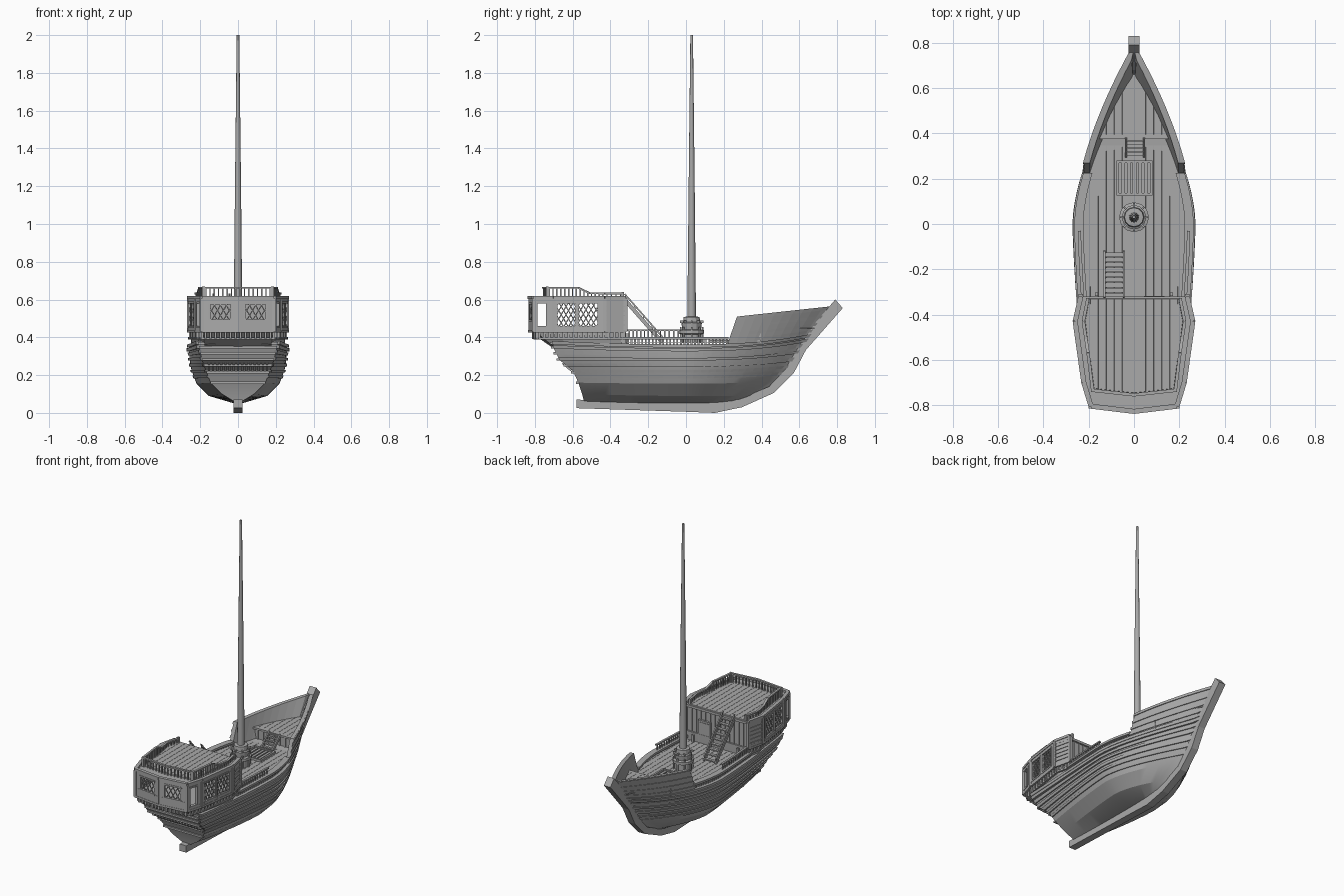
import bpy, bmesh, math
from mathutils import Vector as V

if "Cube" in bpy.data.objects:
    bpy.data.objects.remove(bpy.data.objects["Cube"])

wood = bpy.data.materials.new("grey_wood")
wood.diffuse_color = (0.4, 0.4, 0.4, 1)
wood.use_nodes = True
wood.node_tree.nodes["Principled BSDF"].inputs["Base Color"].default_value = wood.diffuse_color

def finish(bm, name, mirror=False, smooth=None, recalc=True):
    if recalc:
        bmesh.ops.recalc_face_normals(bm, faces=bm.faces)
    me = bpy.data.meshes.new(name)
    bm.to_mesh(me)
    bm.free()
    ob = bpy.data.objects.new(name, me)
    bpy.context.collection.objects.link(ob)
    me.materials.append(wood)
    if smooth:
        bpy.ops.object.select_all(action='DESELECT')
        ob.select_set(True)
        bpy.context.view_layer.objects.active = ob
        bpy.ops.object.shade_smooth_by_angle(angle=math.radians(smooth))
    if mirror:
        ob.modifiers.new("Mirror", 'MIRROR')
    return ob

def loft(bm, rings, caps=True):
    vs = [[bm.verts.new(p) for p in r] for r in rings]
    n = len(rings[0])
    for a, b in zip(vs, vs[1:]):
        for i in range(n):
            bm.faces.new((a[i], a[(i + 1) % n], b[(i + 1) % n], b[i]))
    if caps:
        bm.faces.new(vs[0])
        bm.faces.new(vs[-1])
    return vs

def beam(bm, a, b, w, h):
    a, b = V(a), V(b)
    d = (b - a).normalized()
    s = V((1, 0, 0)) if abs(d.z) > 0.99 else d.cross(V((0, 0, 1))).normalized()
    u = s.cross(d)
    loft(bm, [[p + s * i * w / 2 + u * j * h / 2 for i, j in ((-1, -1), (1, -1), (1, 1), (-1, 1))] for p in (a, b)])

def along(pts, step):
    # evenly spaced points on each segment of a path
    for a, b in zip(pts, pts[1:]):
        a, b = V(a), V(b)
        n = max(1, round((b - a).length / step))
        for i in range(n):
            yield a.lerp(b, (i + 0.5) / n)

def railing(bm, pts, base, step=0.022, w=0.014):
    for a, b in zip(pts, pts[1:]):
        beam(bm, a, b, w, 0.009)
    for p in along(pts, step):
        beam(bm, (p.x, p.y, base), p, 0.007, 0.007)

def both(half):
    return half + [(-x, y) for x, y in reversed(half) if x > 0]

def plank_deck(name, half, z, width=0.035):
    bm = bmesh.new()
    f = bm.faces.new([bm.verts.new((x, y, z)) for x, y in both(half)])
    f.normal_update()
    if f.normal.z < 0:
        f.normal_flip()
    for k in range(-8, 9):
        bmesh.ops.bisect_plane(bm, geom=bm.verts[:] + bm.edges[:] + bm.faces[:],
                               plane_co=((k + 0.5) * width, 0, 0), plane_no=(1, 0, 0))
    bmesh.ops.inset_individual(bm, faces=bm.faces[:], thickness=0.0012, depth=0.002)
    finish(bm, name, recalc=False)

# hull levels: half breadth, mid z, stern (x, y, z), bow (y, z)
LEVELS = [(.02, .05, .02, -.54, .06, .28, .05), (.155, .09, .085, -.55, .10, .37, .09),
          (.22, .155, .145, -.57, .16, .49, .17), (.246, .225, .17, -.60, .225, .56, .25),
          (.256, .28, .19, -.67, .28, .605, .32), (.26, .325, .205, -.70, .34, .64, .375),
          (.26, .362, .215, -.71, .38, .675, .42)]

def hull_pt(v, t, out=0.0):
    i = min(int(v), 5)
    B, zm, xs, ys, zs, yb, zb = (a + (b - a) * (v - i) for a, b in zip(LEVELS[i], LEVELS[i + 1]))
    u = abs(t)
    if t < 0:
        return V((B + (xs - B) * u ** 1.4 + out, ys * u, zm + (zs - zm) * u ** 2))
    return V((max(B * (1 - u ** 1.7), .01) + out, yb * u, zm + (zb - zm) * u ** 2.5))

TS = [i / 14 for i in range(-14, 15)]
bm = bmesh.new()
rings = []
for t in TS:
    side = [hull_pt(v, t) for v in range(7)]
    rings.append(side + [V((-p.x, p.y, p.z)) for p in reversed(side)])
vs = loft(bm, rings, caps=False)
for r in (vs[0], vs[-1]):
    for i in range(6):
        bm.faces.new((r[i], r[i + 1], r[12 - i], r[13 - i]))
finish(bm, "hull", smooth=20)

# wales and overlapping strakes along the sides
bm = bmesh.new()
for v, h, o in ((2.5, .10, .006), (2.95, .10, .007), (3.5, .16, .008), (4.1, .15, .009),
                (4.7, .18, .007), (5.25, .22, .012), (5.8, .22, .010)):
    loft(bm, [[hull_pt(v - h, t, -.01), hull_pt(v - h, t, o), hull_pt(v + h, t, o), hull_pt(v + h, t, -.01)] for t in TS])
finish(bm, "hull_wales", mirror=True)

# keel and raked stem, one profile
profile = [(-.58, .025), (0, .006), (.153, 0), (.296, .03), (.466, .106), (.571, .212), (.635, .333),
           (.83, .555), (.79, .60), (.593, .37), (.53, .235), (.44, .14), (.29, .075), (.15, .055), (-.58, .07)]
bm = bmesh.new()
loft(bm, [[(x, y, z) for y, z in profile] for x in (-.024, .024)])
finish(bm, "keel_and_stem")

# transom trim: bands and dentil blocks
bm = bmesh.new()
for v in (2.0, 2.85, 3.5, 4.05, 4.6, 5.2, 5.7):
    p = hull_pt(v, -1)
    beam(bm, (-p.x, p.y - .003, p.z), (p.x, p.y - .003, p.z), .02, .012)
for i in range(-7, 8):
    beam(bm, (i * .022, -.605, .228), (i * .022, -.65, .268), .012, .02)
finish(bm, "transom_trim")

# bow bulwark with raked aft end
def bulwark(s, f, o=0.0):
    lo = hull_pt(6, .326 + .674 * s)
    y = .27 + .505 * s
    hi = V((max(.262 * (1 - (y / .79) ** 1.7), .008), y, .51 + .055 * s))
    p = lo.lerp(hi, f)
    p.x = max(p.x + o, 0)
    return p

SS = [i / 10 for i in range(11)]
bm = bmesh.new()
loft(bm, [[bulwark(s, 0), bulwark(s, 1), bulwark(s, 1, -.025), bulwark(s, 0, -.025)] for s in SS])
for f in (.12, .36, .62, .93):
    loft(bm, [[bulwark(s, f - .05), bulwark(s, f - .05, .006), bulwark(s, f + .05, .006), bulwark(s, f + .05)] for s in SS])
finish(bm, "bow_bulwark", mirror=True)

# decks
def sheer(y, inset):
    t = y / .675 if y > 0 else y / .71
    return max(hull_pt(6, t).x - inset, .004)

plank_deck("main_deck", [(sheer(y, .012), y) for y in (.385, .3, .2, .1, 0, -.1, -.2, -.335)], .371)
fore = [.385, .45, .52, .58, .64, .68]
half = [(max(.245 * (1 - (y / .725) ** 1.7), .005), y) for y in fore]
plank_deck("fore_deck", half, .448)
bm = bmesh.new()
beam(bm, (-.165, .39, .41), (.165, .39, .41), .012, .078)
beam(bm, (-.165, .385, .444), (.165, .385, .444), .02, .012)
for i in range(-4, 5):
    beam(bm, (i * .04, .382, .37), (i * .04, .382, .444), .008, .008)
finish(bm, "fore_deck_bulkhead")

# waist gunwale with short balusters and the taller aft rail
bm = bmesh.new()
ys = [-.335 + i * .056 for i in range(11)]
loft(bm, [[(sheer(y, -.004), y, .388), (sheer(y, -.004), y, .402), (sheer(y, .036), y, .402), (sheer(y, .036), y, .388)] for y in ys])
path = [(sheer(y, .016), y, .39) for y in ys]
for p in along(path, .02):
    beam(bm, (p.x, p.y, .36), p, .009, .009)
railing(bm, [(sheer(y, .018), y, .438) for y in (-.33, -.25, -.17, -.1, -.03)], .40)
finish(bm, "waist_gunwale", mirror=True)

# stern castle: base, walls, roof
PLAN = [(.235, -.32), (.26, -.43), (.222, -.70), (.19, -.805), (0, -.828)]
def plan_ring(z, sx=1.0, sy=1.0):
    return [(x * sx, -.33 + (y + .33) * sy, z) for x, y in both(PLAN)]

bm = bmesh.new()
loft(bm, [plan_ring(.35, .92, .77), plan_ring(.395, .96, .9), plan_ring(.43, .97, .97)])
finish(bm, "castle_base")

bm = bmesh.new()
for z, h in ((.432, .014), (.394, .01)):
    k = 1.0 if z > .4 else .965
    for a, b in zip(PLAN, PLAN[1:]):
        beam(bm, (a[0] * k, a[1] * k, z), (b[0] * k, b[1] * k, z), .018, h)
for p in along([(x * .975, y * .98, .412) for x, y in PLAN], .026):
    beam(bm, (p.x, p.y, .39), (p.x, p.y, .43), .013, .013)
finish(bm, "castle_dentils", mirror=True)

def wall(bm, p, q, windows, sill=.455, head=.585, lattice=True):
    p, q = V((*p, 0)), V((*q, 0))
    L = (q - p).length
    def at(u, z):
        return p.lerp(q, u) + V((0, 0, z))
    def slab(u0, u1, z0, z1, w):
        beam(bm, at(u0, (z0 + z1) / 2), at(u1, (z0 + z1) / 2), w, z1 - z0)
    slab(0, 1, .43, sill, .014)
    slab(0, 1, head, .605, .014)
    beam(bm, at(0, .43), at(0, .605), .02, .02)
    edges = [0] + [e for w in windows for e in w] + [1]
    for u0, u1 in zip(edges[::2], edges[1::2]):
        slab(u0, u1, sill, head, .012)
    for u0, u1 in windows:
        for u in (u0, u1):
            beam(bm, at(u, sill), at(u, head), .018, .01)
        for z in (sill, head):
            slab(u0, u1, z - .005, z + .005, .02)
        # diagonal lattice bars clipped to the window
        w, h = (u1 - u0) * L, head - sill
        step, run = w / 4, h * .6
        for k in range(-int(run / step) - 1, 4) if lattice else ():
            c = (k + .5) * step
            f0, f1 = max(0, -c / run), min(1, (w - c) / run)
            if f1 - f0 < .05:
                continue
            for flip in (0, 1):
                ends = [((c + run * f) / w, sill + h * f) for f in (f0, f1)]
                beam(bm, *[at(u0 + (u1 - u0) * (1 - e if flip else e), z) for e, z in ends], .005, .005)

bm = bmesh.new()
wall(bm, PLAN[0], PLAN[1], [])
for i in range(1, 6):    # plank battens on the forward panel
    z = .44 + i * .025
    beam(bm, (.240, -.325, z), (.264, -.425, z), .012, .004)
wall(bm, PLAN[1], PLAN[2], [(.12, .52), (.57, .95)])
wall(bm, PLAN[2], PLAN[3], [(.35, .88)], lattice=False)
wall(bm, PLAN[3], PLAN[4], [(.18, .84)], sill=.49, head=.58)
finish(bm, "castle_walls", mirror=True)

bm = bmesh.new()
beam(bm, (0, -.338, .48), (.235, -.338, .48), .012, .24)
for i in range(7):
    beam(bm, (.02 + i * .034, -.33, .365), (.02 + i * .034, -.33, .60), .008, .006)
beam(bm, (.165, -.31, .365), (.165, -.31, .42), .014, .014)
finish(bm, "castle_front_wall", mirror=True)
bm = bmesh.new()
beam(bm, (.09, -.33, .37), (.09, -.33, .51), .075, .016)
for x in (.05, .13):
    beam(bm, (x, -.328, .37), (x, -.328, .52), .01, .02)
beam(bm, (.045, -.328, .52), (.135, -.328, .52), .02, .012)
finish(bm, "castle_door")

bm = bmesh.new()
loft(bm, [plan_ring(.588, 1, 1), plan_ring(.604, 1, 1)])
finish(bm, "castle_roof")
bm = bmesh.new()
for a, b in zip(PLAN, PLAN[1:]):
    beam(bm, (*a, .61), (*b, .61), .022, .016)
railing(bm, [(.205, -.335, .632), (.224, -.43, .632), (.212, -.51, .634), (.203, -.57, .662),
             (.183, -.735, .662), (0, -.755, .662)], .60)
for x, y, z in ((.205, -.335, .64), (.183, -.735, .668)):
    beam(bm, (x, y, .60), (x, y, z), .014, .014)
finish(bm, "castle_roof_rail", mirror=True)
plank_deck("castle_roof_deck", [(.198, -.33), (.216, -.43), (.176, -.727), (0, -.747)], .605)

# stairs
def stairs(name, x0, x1, y0, z0, y1, z1, n, rail):
    bm = bmesh.new()
    for i in range(n):
        f = (i + .5) / n
        y, z = y0 + (y1 - y0) * f, z0 + (z1 - z0) * f
        beam(bm, (x0, y, z), (x1, y, z), abs(y1 - y0) / n * .9, .008)
    for x in (x0, x1):
        beam(bm, (x, y0, z0), (x, y1, z1), .008, .02)
        if rail:
            beam(bm, (x, y0, z0 + rail), (x, y1, z1 + rail), .008, .008)
            for f in (.03, .27, .5, .73, .97):
                y, z = y0 + (y1 - y0) * f, z0 + (z1 - z0) * f
                beam(bm, (x, y, z), (x, y, z + rail), .006, .006)
    finish(bm, name)

stairs("castle_stairs", -.13, -.045, -.125, .372, -.325, .60, 9, .03)
stairs("fore_stairs", -.036, .044, .30, .372, .385, .448, 5, 0)

# cargo hatch with grating
bm = bmesh.new()
for x in (-.072, .076):
    beam(bm, (x, .125, .378), (x, .28, .378), .012, .018)
for y in (.13, .275):
    beam(bm, (-.075, y, .378), (.08, y, .378), .012, .018)
for i in range(1, 6):
    beam(bm, (-.072 + i * .0247, .13, .376), (-.072 + i * .0247, .275, .376), .016, .01)
finish(bm, "cargo_hatch")

# mast and its stepped collar
def lathe(name, prof, n, smooth):
    bm = bmesh.new()
    loft(bm, [[(r * math.cos(a), .03 + r * math.sin(a), z) for a in (2 * math.pi * i / n for i in range(n))] for r, z in prof])
    finish(bm, name, smooth=smooth)

lathe("mast", [(.024, .37), (.022, .6), (.016, 1.2), (.007, 2.0)], 12, 40)
lathe("mast_collar", [(.052, .37), (.052, .415), (.066, .42), (.066, .438), (.05, .442), (.054, .475),
                      (.045, .48), (.042, .508), (.024, .51)], 12, None)
bm = bmesh.new()
for i in range(8):
    a = math.pi * i / 4
    c, s = math.cos(a), math.sin(a)
    beam(bm, (.058 * c, .03 + .058 * s, .372), (.058 * c, .03 + .058 * s, .455), .008, .008)
    beam(bm, (.04 * c, .03 + .04 * s, .482), (.062 * c, .03 + .062 * s, .482), .008, .012)
finish(bm, "mast_pins")
